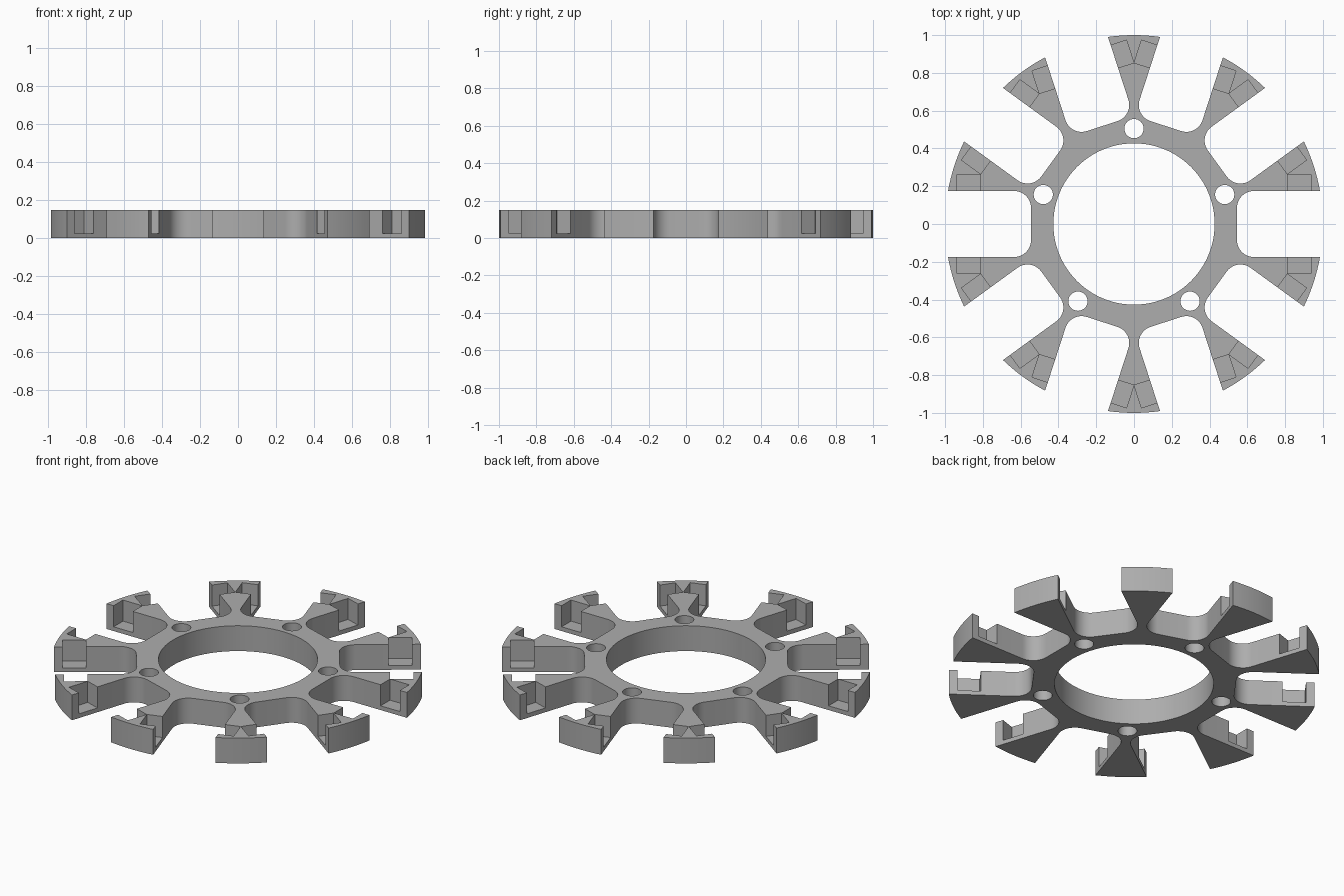
import bpy, bmesh, math
from mathutils import Matrix, Vector

ARMS, HEIGHT, FLOOR = 10, 0.15, 0.025
SLOT_HALF, SLOT_BASE, FILLET = 0.175, 0.545, 0.09
BORE, HOLE, HOLE_RING = 0.427, 0.051, 0.505

if "Cube" in bpy.data.objects:
    bpy.data.objects.remove(bpy.data.objects["Cube"], do_unlink=True)

grey = bpy.data.materials.new("plain_grey")
grey.use_nodes = True
grey.diffuse_color = (0.42, 0.42, 0.42, 1)
grey.node_tree.nodes["Principled BSDF"].inputs["Base Color"].default_value = grey.diffuse_color


def arc(cx, cy, r, start, end, steps):
    """Points on an arc, angles in degrees."""
    angles = [math.radians(start + (end - start) * i / steps) for i in range(steps + 1)]
    return [Vector((cx + r * math.cos(a), cy + r * math.sin(a), 0)) for a in angles]


def prism(bm, points, z0, z1):
    """Extrude a closed outline from z0 to z1."""
    face = bm.faces.new([bm.verts.new((p.x, p.y, z0)) for p in points])
    new = bmesh.ops.extrude_face_region(bm, geom=[face], use_keep_orig=True)["geom"]
    top = [v for v in new if isinstance(v, bmesh.types.BMVert)]
    bmesh.ops.translate(bm, verts=top, vec=(0, 0, z1 - z0))


def make_object(name, bm):
    bmesh.ops.recalc_face_normals(bm, faces=bm.faces[:])
    mesh = bpy.data.meshes.new(name)
    bm.to_mesh(mesh)
    bm.free()
    mesh.materials.append(grey)
    obj = bpy.data.objects.new(name, mesh)
    bpy.context.collection.objects.link(obj)
    return obj


def turn(degrees):
    return Matrix.Rotation(math.radians(degrees), 3, "Z")


# Outline: a round-cornered slot followed by the curved tip of the next arm
step = 360 / ARMS
tip = math.degrees(math.asin(SLOT_HALF))
cx, cy = SLOT_BASE + FILLET, SLOT_HALF - FILLET
section = (arc(cx, -cy, FILLET, -90, -180, 12)
           + arc(cx, cy, FILLET, 180, 90, 12)
           + arc(0, 0, 1, tip, step - tip, 8))
outline = [turn(step * k) @ p for k in range(ARMS) for p in section]
bm = bmesh.new()
prism(bm, outline, 0, HEIGHT)
body = make_object("spoked_ring", bm)

# Cutters: centre bore, bolt holes and the side pockets of each arm
bm = bmesh.new()
prism(bm, arc(0, 0, BORE, 0, 360, 96)[:-1], -0.1, HEIGHT + 0.1)
for k in range(5):
    centre = turn(90 + 72 * k) @ Vector((HOLE_RING, 0, 0))
    prism(bm, arc(centre.x, centre.y, HOLE, 0, 360, 32)[:-1], -0.1, HEIGHT + 0.1)
for k in range(ARMS):
    for side in (1, -1):
        corners = [(0.812, 0.15), (0.938, 0.15), (0.938, 0.263), (0.812, 0.263)]
        points = [turn(step * k) @ Vector((x, y * side, 0)) for x, y in corners]
        prism(bm, points, FLOOR, HEIGHT + 0.1)
cutter = make_object("cutter", bm)
cutter.hide_render = True

cut = body.modifiers.new("openings", "BOOLEAN")
cut.operation = "DIFFERENCE"
cut.solver = "EXACT"
cut.object = cutter

bpy.ops.object.select_all(action="DESELECT")
body.select_set(True)
bpy.context.view_layer.objects.active = body
bpy.ops.object.modifier_apply(modifier=cut.name)
bpy.data.objects.remove(cutter, do_unlink=True)
bpy.ops.object.shade_smooth_by_angle(angle=math.radians(30))
